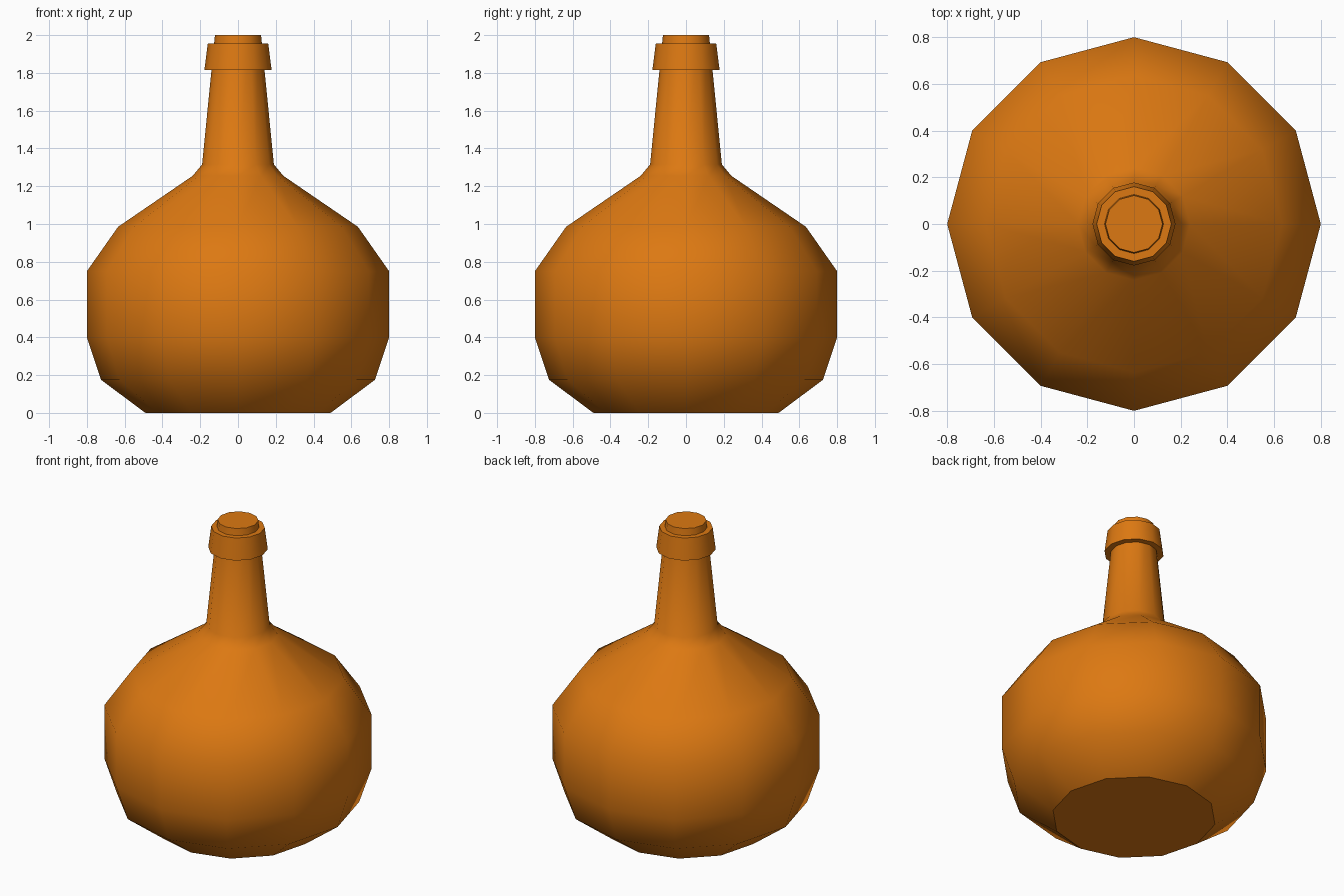
import bpy, bmesh, math

if "Cube" in bpy.data.objects:
    bpy.data.objects.remove(bpy.data.objects["Cube"])

SIDES = 12

glass = bpy.data.materials.new("amber")
glass.diffuse_color = (0.72, 0.19, 0.006, 1)
glass.use_nodes = True
glass.node_tree.nodes["Principled BSDF"].inputs["Base Color"].default_value = glass.diffuse_color


def lathe(name, profile, closed=False):
    """Revolve (radius, z) points about z; cap the ends, or join them into a ring."""
    bm = bmesh.new()
    rings = []
    for r, z in profile:
        rings.append([bm.verts.new((r * math.cos(math.tau * i / SIDES),
                                    r * math.sin(math.tau * i / SIDES), z))
                      for i in range(SIDES)])
    pairs = list(zip(rings, rings[1:]))
    if closed:
        pairs.append((rings[-1], rings[0]))
    else:
        bm.faces.new(rings[0])
        bm.faces.new(rings[-1])
    for a, b in pairs:
        for i in range(SIDES):
            j = (i + 1) % SIDES
            bm.faces.new((a[i], a[j], b[j], b[i]))
    bmesh.ops.recalc_face_normals(bm, faces=bm.faces[:])
    mesh = bpy.data.meshes.new(name)
    bm.to_mesh(mesh)
    bm.free()
    mesh.materials.append(glass)
    ob = bpy.data.objects.new(name, mesh)
    bpy.context.collection.objects.link(ob)
    bpy.ops.object.select_all(action='DESELECT')
    ob.select_set(True)
    bpy.context.view_layer.objects.active = ob
    bpy.ops.object.shade_smooth_by_angle(angle=math.radians(35))
    return ob


# Round body with tapering neck
lathe("bottle_body", [(0.49, 0), (0.725, 0.175), (0.80, 0.40), (0.80, 0.75),
                      (0.635, 0.985), (0.24, 1.255), (0.19, 1.315), (0.122, 2.0)])

# Flared collar around the mouth
lathe("neck_collar", [(0.135, 1.815), (0.178, 1.815), (0.16, 1.955), (0.122, 1.955)],
      closed=True)
